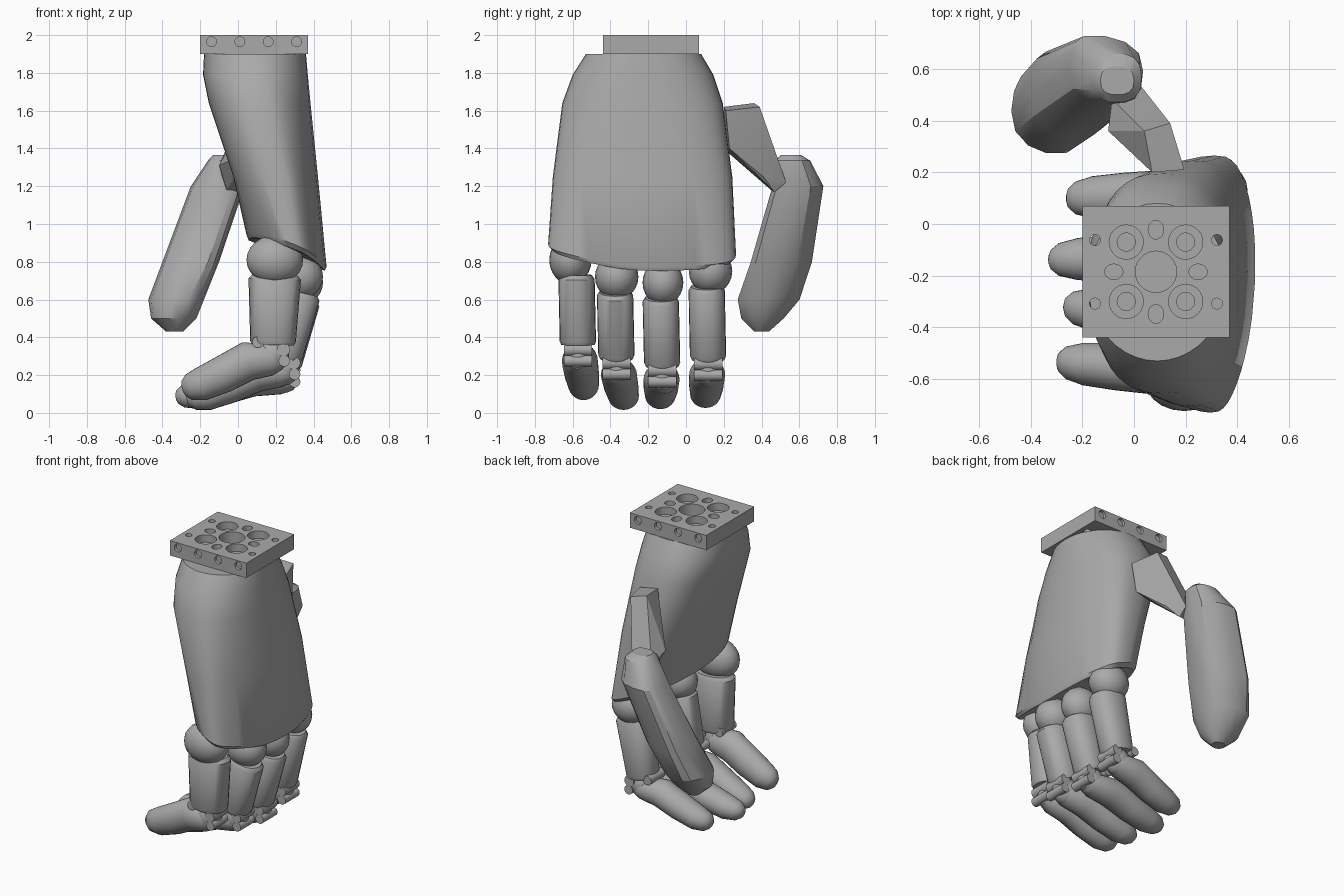
import bpy, bmesh, math
from mathutils import Vector, Matrix

if "Cube" in bpy.data.objects:
    bpy.data.objects.remove(bpy.data.objects["Cube"], do_unlink=True)

grey = bpy.data.materials.new("mid_grey")
grey.use_nodes = True
GREY = (0.4, 0.4, 0.4, 1)
grey.diffuse_color = GREY
grey.node_tree.nodes["Principled BSDF"].inputs["Base Color"].default_value = GREY


def activate(ob):
    bpy.ops.object.select_all(action='DESELECT')
    ob.select_set(True)
    bpy.context.view_layer.objects.active = ob


def finish(name, bm, angle=35):
    bmesh.ops.recalc_face_normals(bm, faces=bm.faces)
    mesh = bpy.data.meshes.new(name)
    bm.to_mesh(mesh)
    bm.free()
    mesh.materials.append(grey)
    ob = bpy.data.objects.new(name, mesh)
    bpy.context.collection.objects.link(ob)
    if angle:
        activate(ob)
        bpy.ops.object.shade_smooth_by_angle(angle=math.radians(angle))
    return ob


def loft(name, rings, angle=35):
    bm = bmesh.new()
    loops = [[bm.verts.new(p) for p in ring] for ring in rings]
    for a, b in zip(loops, loops[1:]):
        for i in range(len(a)):
            j = (i + 1) % len(a)
            bm.faces.new((a[i], a[j], b[j], b[i]))
    bm.faces.new(loops[0])
    bm.faces.new(loops[-1])
    return finish(name, bm, angle)


def outline(sides, n):
    """Unit superellipse points."""
    for i in range(sides):
        a = 2 * math.pi * i / sides
        c, s = math.cos(a), math.sin(a)
        yield (math.copysign(abs(c) ** (2 / n), c), math.copysign(abs(s) ** (2 / n), s))


def section(z, x0, x1, y0, y1, n=2, skew=0, bow=0, lean=0, sides=40):
    """Ring in a box; skew moves the widest place to +x, bow arches the +x side, lean shears it."""
    ring = []
    for u, v in outline(sides, n):
        x = u + (skew + lean * v) * (1 - u * u)
        x -= bow * max(0, x) * (v - 0.2) ** 2
        ring.append(Vector(((x0 + x1) / 2 + (x1 - x0) / 2 * x, (y0 + y1) / 2 + (y1 - y0) / 2 * v, z)))
    return ring


def tube(name, path, sides=24, n=2.3):
    """Rings of two radii, square to a path running in a plane near xz."""
    rings = []
    for i, (p, ra, rb) in enumerate(path):
        d = path[min(i + 1, len(path) - 1)][0] - path[max(i - 1, 0)][0]
        side = Vector((0, 1, 0))
        across = side.cross(d).normalized()
        rings.append([p + across * u * ra + side * v * rb for u, v in outline(sides, n)])
    return loft(name, rings, 40)


def ball(name, centre, scale):
    bm = bmesh.new()
    bmesh.ops.create_uvsphere(bm, u_segments=20, v_segments=12, radius=1,
                              matrix=Matrix.Translation(centre) @ Matrix.Diagonal((*scale, 1)))
    return finish(name, bm)


def cylinder(name, centre, r, depth, axis='Z', stretch=1):
    bm = bmesh.new()
    turn = Matrix.Rotation(math.pi / 2, 4, 'X') if axis == 'Y' else Matrix.Identity(4)
    bmesh.ops.create_cone(bm, cap_ends=True, segments=28, radius1=r, radius2=r, depth=depth,
                          matrix=Matrix.Translation(centre) @ turn @ Matrix.Diagonal((1, stretch, 1, 1)))
    return finish(name, bm)


def drill(target, *args, **kw):
    cutter = cylinder("cutter", *args, **kw)
    mod = target.modifiers.new("hole", 'BOOLEAN')
    mod.operation, mod.solver, mod.object = 'DIFFERENCE', 'EXACT', cutter
    activate(target)
    bpy.ops.object.modifier_apply(modifier=mod.name)
    bpy.data.objects.remove(cutter, do_unlink=True)


# Mounting plate with its bolt pattern
px, py = 0.085, -0.185
bm = bmesh.new()
bmesh.ops.create_cube(bm, size=1, matrix=Matrix.Translation((px, py, 1.95))
                      @ Matrix.Diagonal((0.57, 0.51, 0.1, 1)))
plate = finish("mounting_plate", bm, 0)
drill(plate, (px, py, 1.95), 0.08, 0.3)
for sx in (-1, 1):
    drill(plate, (px + sx * 0.163, py, 1.95), 0.035, 0.3, stretch=0.85)
    drill(plate, (px, py + sx * 0.163, 1.95), 0.03, 0.3, stretch=1.2)
    for sy in (-1, 1):
        x, y = px + sx * 0.115, py + sy * 0.115
        drill(plate, (x, y, 2.0), 0.066, 0.1)
        drill(plate, (x, y, 1.95), 0.035, 0.3)
        drill(plate, (px + sx * 0.236, py + sy * 0.123, 1.95), 0.021, 0.3)
    for i in range(4):
        drill(plate, (-0.14 + 0.15 * i, py + sx * 0.255, 1.965), 0.026, 0.04, axis='Y')
for poly in plate.data.polygons:
    poly.use_smooth = False

# Palm, with a slanted lower end
rings = [section(1.9, -0.18, 0.36, -0.53, 0.08),
         section(1.79, -0.185, 0.37, -0.6, 0.145, 2.3, 0, 0.05),
         section(1.64, -0.155, 0.385, -0.655, 0.195, 2.6, 0, 0.12),
         section(1.25, -0.025, 0.425, -0.705, 0.245, 2.8, 0.13, 0.22)]
hem = section(0, 0.045, 0.47, -0.73, 0.265, 2.8, 0.3, 0.28)
for p in hem:
    p.z = 0.94 - 0.4 * (p.x - 0.05) + 0.12 * max(0, -p.y - 0.3)
centre = sum(hem, Vector()) / len(hem)
rings += [hem, [centre + (p - centre) * 0.95 - Vector((0, 0, 0.025)) for p in hem]]
loft("palm", rings)

# Fingers: y at knuckle, joint and tip; knuckle x, z and size; joint x, z; tip x, z
fingers = {
    "little": ((-0.612, -0.572, -0.535), (0.195, 0.81), (0.15, 0.112, 0.13), (0.185, 0.275), (-0.295, 0.125)),
    "ring": ((-0.367, -0.368, -0.322), (0.32, 0.72), (0.13, 0.115, 0.12), (0.24, 0.205), (-0.27, 0.065)),
    "middle": ((-0.122, -0.126, -0.138), (0.325, 0.69), (0.125, 0.108, 0.12), (0.24, 0.165), (-0.33, 0.083)),
    "index": ((0.13, 0.117, 0.10), (0.31, 0.75), (0.13, 0.115, 0.12), (0.235, 0.2), (-0.26, 0.08)),
}
for name, ((ya, yb, yc), (kx, kz), size, (jx, jz), (tx, tz)) in fingers.items():
    knuckle, joint, tip = Vector((kx, ya, kz)), Vector((jx, yb, jz)), Vector((tx, yc, tz))
    ball(name + "_knuckle", knuckle, size)
    # straight upper segment, edges eased at both ends
    top, low = Vector((kx, yb - 0.008, kz - 0.08)), joint + Vector((0, 0, 0.085))
    wide = size[0] - 0.01
    tube(name + "_upper_segment",
         [(top.lerp(low, t), (wide - 0.02 * t) * k, 0.096 * k)
          for t, k in ((0, 0.85), (0.06, 1), (0.95, 1), (1, 0.92))])
    # hinge core and cross bars
    ball(name + "_hinge", joint + Vector((0, 0, 0.03)), (0.085, 0.075, 0.09))
    for dx, dz, r in ((0.055, 0.06, 0.035), (0.06, 0.0, 0.03), (-0.08, 0.1, 0.03)):
        cylinder(name + "_hinge_bar", joint + Vector((dx, 0, dz)), r, 0.15, axis='Y')
    # curled fingertip
    fat = 1.15 if name == "little" else 1
    tube(name + "_tip_segment",
         [(joint.lerp(tip, t) + Vector((0, 0, lift * fat)), r * fat, r * 1.06)
          for t, lift, r in ((-0.1, 0, 0.05), (0.02, 0.01, 0.075), (0.28, 0.035, 0.09), (0.55, 0.01, 0.086),
                             (0.8, -0.004, 0.077), (0.93, 0, 0.06), (0.985, 0, 0.036), (1, 0, 0.015))], n=2)

# Thumb base, a faceted block
bm = bmesh.new()
for p in ((0.07, 0.2, 1.62), (0.195, 0.21, 1.6), (0.14, 0.39, 1.62), (0.04, 0.36, 1.64),
          (0.03, 0.53, 1.22), (-0.085, 0.485, 1.25), (-0.1, 0.36, 1.31), (0.175, 0.23, 1.4),
          (0.06, 0.22, 1.38), (0.03, 0.47, 1.17), (-0.06, 0.45, 1.18), (0.085, 0.41, 1.25)):
    bm.verts.new(p)
bmesh.ops.convex_hull(bm, input=bm.verts)
finish("thumb_base", bm, 25)

# Thumb tip, a long faceted lobe
loft("thumb_tip", [section(*s, sides=14) for s in (
    (1.365, -0.13, 0.0, 0.50, 0.61, 2.6), (1.335, -0.16, 0.03, 0.47, 0.66, 2.6),
    (1.2, -0.25, 0.035, 0.455, 0.73, 2.4, 0, 0, -0.35), (0.8, -0.4, -0.1, 0.34, 0.67, 2.5, 0, 0, -0.35),
    (0.6, -0.475, -0.18, 0.27, 0.605, 2.2, 0, 0, -0.2), (0.5, -0.46, -0.22, 0.29, 0.52),
    (0.43, -0.38, -0.29, 0.36, 0.44))], 30)
